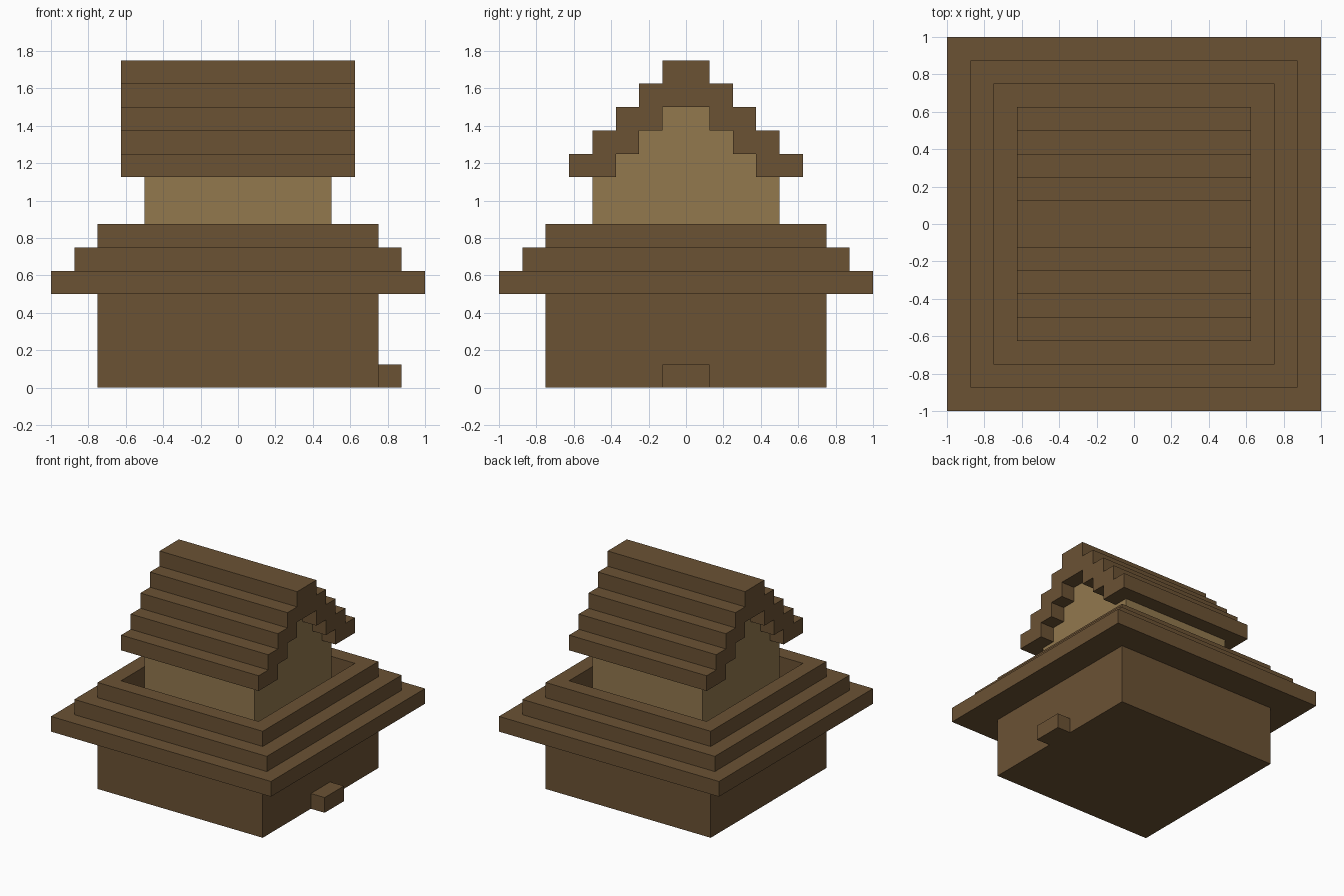
import bpy
import bmesh

STEP = 0.125  # block size every part is built from

old = bpy.data.objects.get("Cube")
if old:
    bpy.data.objects.remove(old, do_unlink=True)


def make_material(name, rgb):
    mat = bpy.data.materials.new(name)
    mat.use_nodes = True
    colour = (*rgb, 1.0)
    mat.diffuse_color = colour
    bsdf = next(n for n in mat.node_tree.nodes if n.type == "BSDF_PRINCIPLED")
    bsdf.inputs["Base Color"].default_value = colour
    bsdf.inputs["Roughness"].default_value = 0.9
    return mat


dark_wood = make_material("dark wood", (0.147, 0.084, 0.034))
pale_wood = make_material("pale wood", (0.287, 0.188, 0.076))


def finish(name, bm, mat):
    bmesh.ops.recalc_face_normals(bm, faces=bm.faces[:])
    mesh = bpy.data.meshes.new(name)
    bm.to_mesh(mesh)
    bm.free()
    mesh.materials.append(mat)
    obj = bpy.data.objects.new(name, mesh)
    bpy.context.collection.objects.link(obj)
    return obj


def square_stack(name, profile, mat):
    """Sweep a (half width, height) profile round a square and cap both ends."""
    bm = bmesh.new()
    corners = [(-1, -1), (1, -1), (1, 1), (-1, 1)]
    loops = [[bm.verts.new((sx * h, sy * h, z)) for sx, sy in corners]
             for h, z in profile]
    for low, high in zip(loops, loops[1:]):
        for i in range(4):
            j = (i + 1) % 4
            bm.faces.new((low[i], low[j], high[j], high[i]))
    bm.faces.new(loops[0])
    bm.faces.new(loops[-1])
    return finish(name, bm, mat)


def extrude_x(name, outline, x0, x1, mat):
    """Extrude a closed (y, z) outline along x."""
    bm = bmesh.new()
    face = bm.faces.new([bm.verts.new((x0, y, z)) for y, z in outline])
    result = bmesh.ops.extrude_face_region(bm, geom=[face], use_keep_orig=True)
    moved = [v for v in result["geom"] if isinstance(v, bmesh.types.BMVert)]
    bmesh.ops.translate(bm, verts=moved, vec=(x1 - x0, 0, 0))
    return finish(name, bm, mat)


def stairs(half, z, count):
    """Staircase climbing from (half, z) towards the middle line."""
    points = []
    for i in range(count):
        y = half - i * STEP
        points += [(y, z + i * STEP), (y, z + (i + 1) * STEP)]
    return points


def mirrored(points):
    return [(-y, z) for y, z in reversed(points)]


# Lower storey
square_stack("lower_walls", [(0.75, 0), (0.75, 0.56)], dark_wood)

# Stepped eaves with an open gutter inside the top rim
square_stack("stepped_eaves",
             [(1.0, 0.5)] + [(h, z + 0.5) for h, z in stairs(1.0, 0, 3)]
             + [(0.625, 0.875), (0.625, 0.625)], dark_wood)

# Upper storey with stepped gables that fill the roof
gable = [(0.5, 0.6), (0.5, 1.125)] + stairs(0.375, 1.125, 3)
extrude_x("upper_walls", gable + mirrored(gable), -0.5, 0.5, pale_wood)

# Stepped roof shell
outer = stairs(0.625, 1.125, 5)
inner = stairs(0.375, 1.125, 3)
extrude_x("roof", outer + mirrored(outer) + list(reversed(mirrored(inner)))
          + list(reversed(inner)), -0.625, 0.625, dark_wood)

# Door step on the side wall
extrude_x("door_step", [(-STEP, 0), (STEP, 0), (STEP, STEP), (-STEP, STEP)],
          0.75, 0.875, dark_wood)
